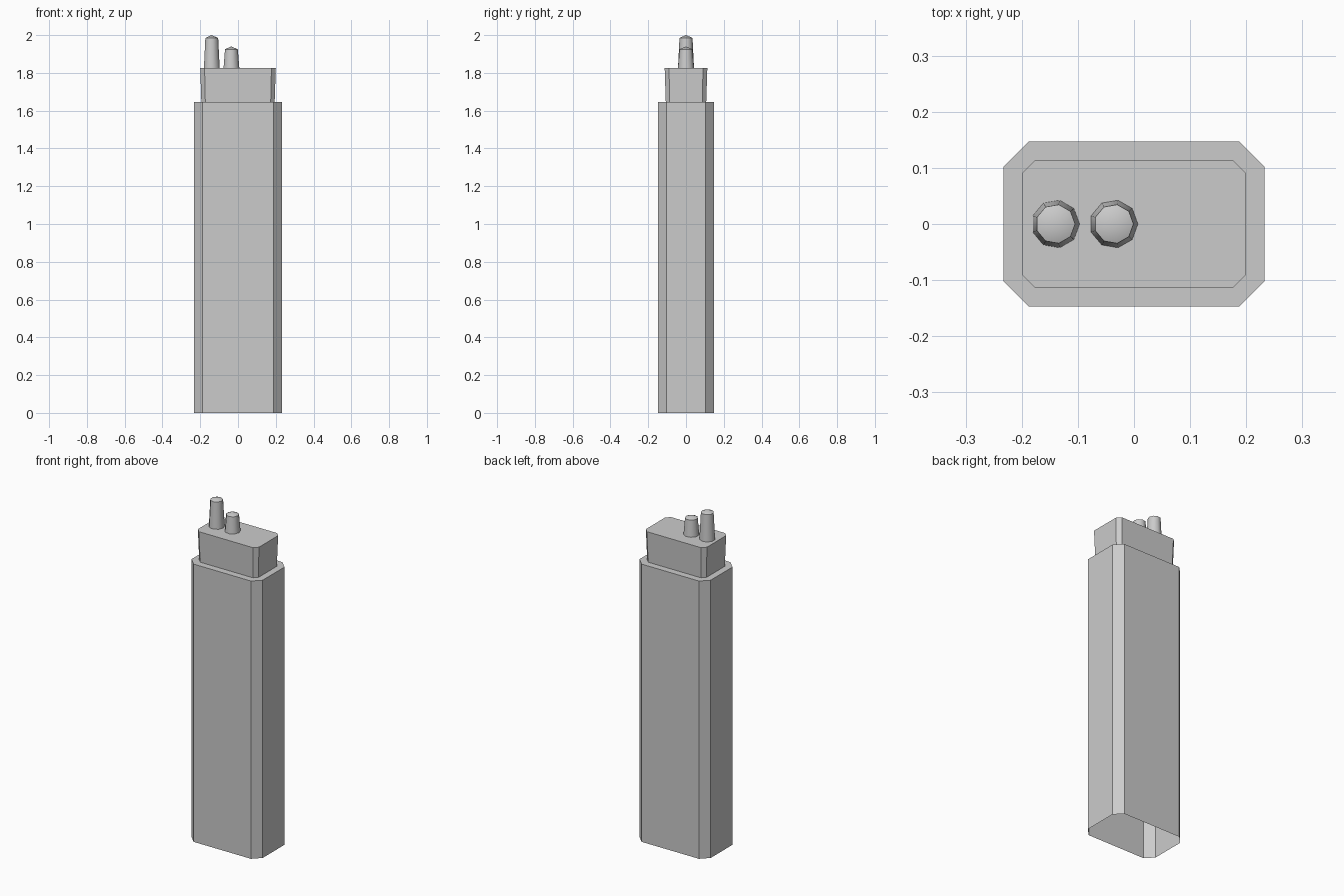
import bpy
import math

if "Cube" in bpy.data.objects:
    bpy.data.objects.remove(bpy.data.objects["Cube"])


def loft(name, rings, tip=None):
    """Skin stacked rings, open at the bottom, capped flat or with a point."""
    n = len(rings[0])
    verts = [p for ring in rings for p in ring]
    faces = [(k * n + i, k * n + (i + 1) % n, (k + 1) * n + (i + 1) % n, (k + 1) * n + i)
             for k in range(len(rings) - 1) for i in range(n)]
    top = (len(rings) - 1) * n
    if tip:
        verts.append(tip)
        faces += [(top + i, top + (i + 1) % n, len(verts) - 1) for i in range(n)]
    else:
        faces.append(tuple(range(top, top + n)))
    mesh = bpy.data.meshes.new(name)
    mesh.from_pydata(verts, [], faces)
    obj = bpy.data.objects.new(name, mesh)
    bpy.context.collection.objects.link(obj)
    return obj


def chamfered(x, y, c, z):
    """Rectangle of half sizes x, y with corners cut by c."""
    return [(px, py, z) for px, py in (
        (x, c - y), (x, y - c), (x - c, y), (c - x, y),
        (-x, y - c), (-x, c - y), (c - x, -y), (x - c, -y))]


def circle(cx, r, z, n=9):
    return [(cx + r * math.cos(math.tau * i / n), r * math.sin(math.tau * i / n), z)
            for i in range(n)]


# Hollow casing: tall body, inset shoulder and slightly flared head
loft("casing", [
    chamfered(0.233, 0.147, 0.045, 0),
    chamfered(0.233, 0.147, 0.045, 1.645),
    chamfered(0.194, 0.107, 0.021, 1.645),
    chamfered(0.2, 0.113, 0.023, 1.827),
])

# Two tapered nine-sided stubs with shallow pointed caps
for name, cx, height in (("tall_antenna", -0.14, 2.0), ("short_knob", -0.036, 1.94)):
    stub = loft(name, [circle(cx, 0.043, 1.827), circle(cx, 0.035, height - 0.015)],
                (cx, 0, height))
    bpy.ops.object.select_all(action='DESELECT')
    stub.select_set(True)
    bpy.context.view_layer.objects.active = stub
    bpy.ops.object.shade_smooth_by_angle(angle=math.radians(45))
